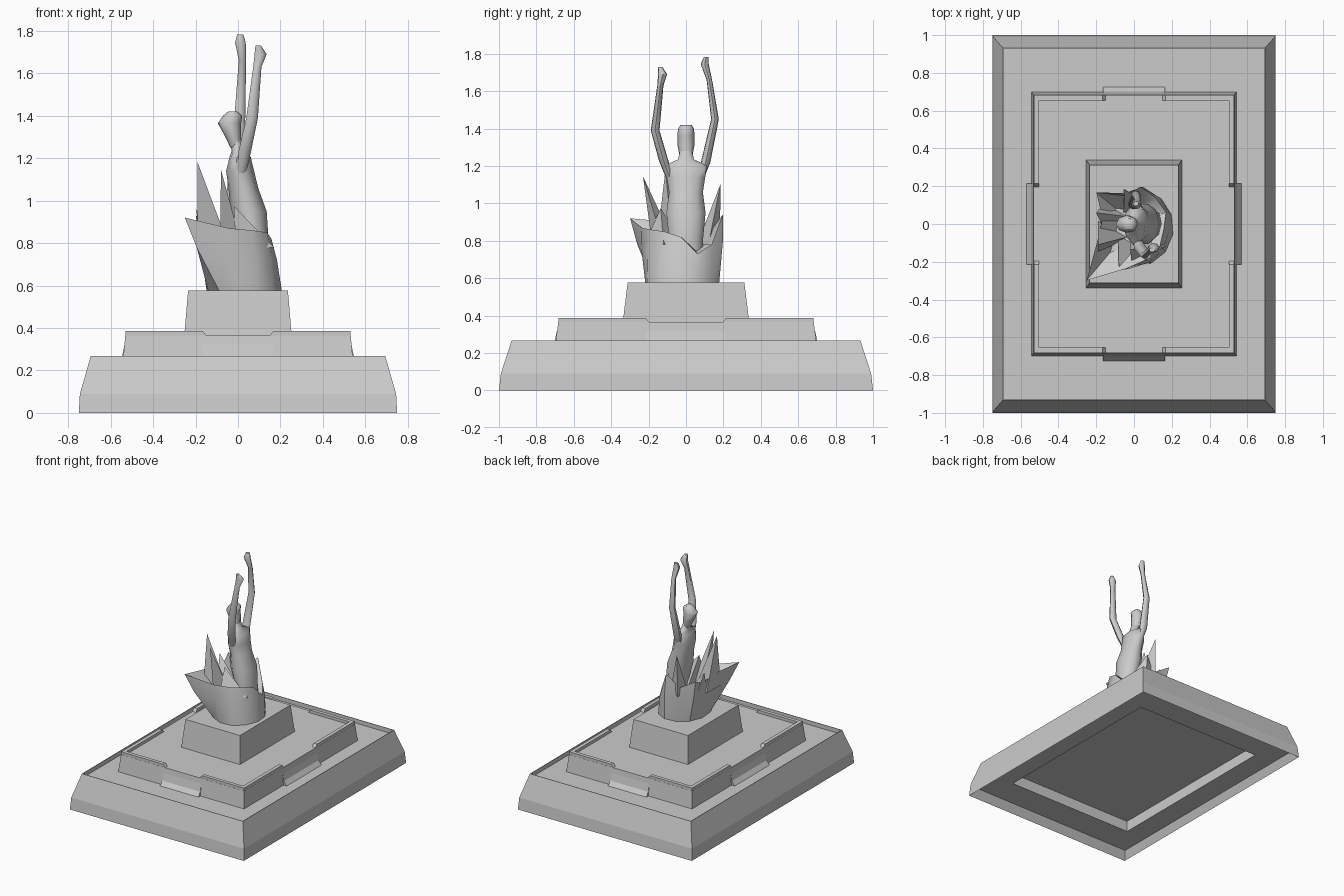
import bpy, bmesh, math

if "Cube" in bpy.data.objects:
    bpy.data.objects.remove(bpy.data.objects["Cube"], do_unlink=True)

stone = bpy.data.materials.new("grey_stone")
stone.use_nodes = True
grey = (.6, .6, .6, 1)
stone.diffuse_color = grey
stone.node_tree.nodes["Principled BSDF"].inputs["Base Color"].default_value = grey


def finish(bm, name, smooth, fix):
    if fix:
        bmesh.ops.recalc_face_normals(bm, faces=bm.faces)
    mesh = bpy.data.meshes.new(name)
    bm.to_mesh(mesh)
    bm.free()
    mesh.materials.append(stone)
    obj = bpy.data.objects.new(name, mesh)
    bpy.context.collection.objects.link(obj)
    if smooth:
        bpy.ops.object.select_all(action='DESELECT')
        obj.select_set(True)
        bpy.context.view_layer.objects.active = obj
        bpy.ops.object.shade_smooth_by_angle(angle=math.radians(smooth))


def loft(name, rings, cap_start=True, smooth=None, fix=True):
    """Bridge successive closed rings of points."""
    bm = bmesh.new()
    loops = [[bm.verts.new(point) for point in ring] for ring in rings]
    for low, high in zip(loops, loops[1:]):
        for i in range(len(low)):
            bm.faces.new((low[i - 1], low[i], high[i], high[i - 1]))
    if cap_start:
        bm.faces.new(loops[0][::-1])
    bm.faces.new(loops[-1])
    finish(bm, name, smooth, fix)


def rect(half_x, half_y, z):
    return [(-half_x, -half_y, z), (half_x, -half_y, z),
            (half_x, half_y, z), (-half_x, half_y, z)]


def circle(sides, start=0):
    """Unit directions spaced evenly round the upright axis."""
    turns = [math.radians(start) + math.tau * i / sides for i in range(sides)]
    return [(math.cos(turn), math.sin(turn)) for turn in turns]


def body(name, sections, sides):
    """Loft horizontal ovals given as (x, y, z, radius x, radius y)."""
    rings = [[(x + rx * c, y + ry * s, z) for c, s in circle(sides)]
             for x, y, z, rx, ry in sections]
    loft(name, rings, smooth=55)


def limb(name, path):
    """Loft a thin limb along points given as (x, y, z, radius)."""
    body(name, [(x, y, z, r * 1.2, r) for x, y, z, r in path], 7)


# Stepped plinth: recessed underside, sloped walls, sunken terrace, upper step
rim, terrace, floor, top = .268, .235, .365, .387
under, recess = .06, .145
loft("plinth", [
    rect(.55, .735, recess), rect(.55, .735, under), rect(.72, .96, under),
    rect(.75, 1, 0), rect(.745, .99, .09), rect(.694, .932, rim),
    rect(.69, .928, rim), rect(.69, .928, terrace),
    rect(.543, .7, terrace), rect(.531, .683, floor)], fix=False)

# Pedestal block
loft("pedestal", [rect(.253, .338, floor), rect(.235, .312, .577)])


# Corner parapets with slanted ends
def parapet(name, sign_x, sign_y):
    def ring(shift, z):
        x, y, wall = .53, .682, .028
        end_x, end_y = .15 + shift, .197 + shift
        outline = [(end_x, y), (x, y), (x, end_y), (x - wall, end_y),
                   (x - wall, y - wall), (end_x, y - wall)]
        return [(sign_x * px, sign_y * py, z) for px, py in outline]
    loft(name, [ring(0, floor), ring(.018, top)])


for end, sign_y in (("front", -1), ("back", 1)):
    for side, sign_x in (("left", 1), ("right", -1)):
        parapet("parapet_" + end + "_" + side, sign_x, sign_y)


# Sloping panels in the gaps between the parapets
def panel(name, direction, reach, half):
    c, s = direction
    section = [(reach - .03, terrace), (reach + .03, terrace),
               (reach + .006, rim), (reach - .006, .325)]
    loft(name, [[(c * out - s * along, s * out + c * along, z) for out, z in section]
                for along in (-half, half)])


for i, side in enumerate(("left", "back", "right", "front")):
    reach, half = (.695, .165) if i % 2 else (.54, .215)
    panel("panel_" + side, circle(4)[i], reach, half)

# Wrapped leaf cup with a jagged rim: reach and height of each rim point in turn
jags = [(.39, .92), (.24, .87), (.2, .86), (.18, .85), (.16, .82), (.18, .73),
        (.18, .78), (.2, .94), (.16, .84), (.26, .93), (.17, .86), (.2, .9)]
around = circle(len(jags), 230)
foot_z = .57
base = [(.03 + .18 * c, -.02 + .2 * s, foot_z) for c, s in around]
edge = [(c * reach, s * reach, z) for (c, s), (reach, z) in zip(around, jags)]
belly = [(bx * .4 + ex * .64, by * .4 + ey * .64, bz * .4 + ez * .6)
         for (bx, by, bz), (ex, ey, ez) in zip(base, edge)]
hollow = [(x / 2, y / 2, .78) for x, y, z in edge]
loft("leaf_cup", [base, belly, edge, hollow], cap_start=False, smooth=40, fix=False)


# Pointed leaf blades rising from inside the cup on three-cornered feet
def blade(name, tip, foot, width):
    bm = bmesh.new()
    point = bm.verts.new(tip)
    ring = [bm.verts.new((foot[0] + c * width, foot[1] + s * width, .78))
            for c, s in circle(3)]
    for i in range(3):
        bm.faces.new((ring[i - 1], ring[i], point))
    bm.faces.new(ring[::-1])
    finish(bm, name, None, True)


blade("blade_tall", (-.19, -.11, 1.18), (-.14, -.07), .1)
blade("blade_front", (-.08, -.23, 1.145), (-.05, -.12), .07)
blade("blade_breast", (-.02, -.135, .975), (.05, -.12), .12)
blade("blade_back", (-.05, .185, 1.105), (-.02, .12), .07)
blade("blade_rear", (-.2, .06, .96), (-.12, .04), .08)

# Torso, arched and facing the right side
body("torso", [
    (.07, 0, foot_z, .09, .1),
    (.075, 0, .8, .07, .095),
    (.05, 0, .95, .085, .11),
    (.025, 0, 1.06, .07, .095),
    (.01, 0, 1.14, .066, .108),
    (.01, 0, 1.205, .05, .115),
    (0, 0, 1.235, .03, .045),
    (-.01, 0, 1.28, .027, .034)], 10)

# Head tilted back
body("head", [
    (-.01, 0, 1.25, .026, .033),
    (-.025, 0, 1.31, .04, .045),
    (-.04, 0, 1.365, .055, .046),
    (-.025, 0, 1.4, .045, .042),
    (-.025, 0, 1.42, .022, .03)], 8)

# Raised arms with flared hands
limb("left_arm", [
    (.015, -.085, 1.13, .02),
    (.03, -.12, 1.23, .026),
    (.065, -.165, 1.39, .024),
    (.09, -.137, 1.63, .017),
    (.105, -.125, 1.69, .025),
    (.095, -.138, 1.73, .012)])
limb("right_arm", [
    (.01, .075, 1.13, .02),
    (0, .105, 1.22, .026),
    (.01, .155, 1.45, .021),
    (.02, .125, 1.66, .015),
    (.01, .1, 1.745, .022),
    (.01, .108, 1.782, .013)])
